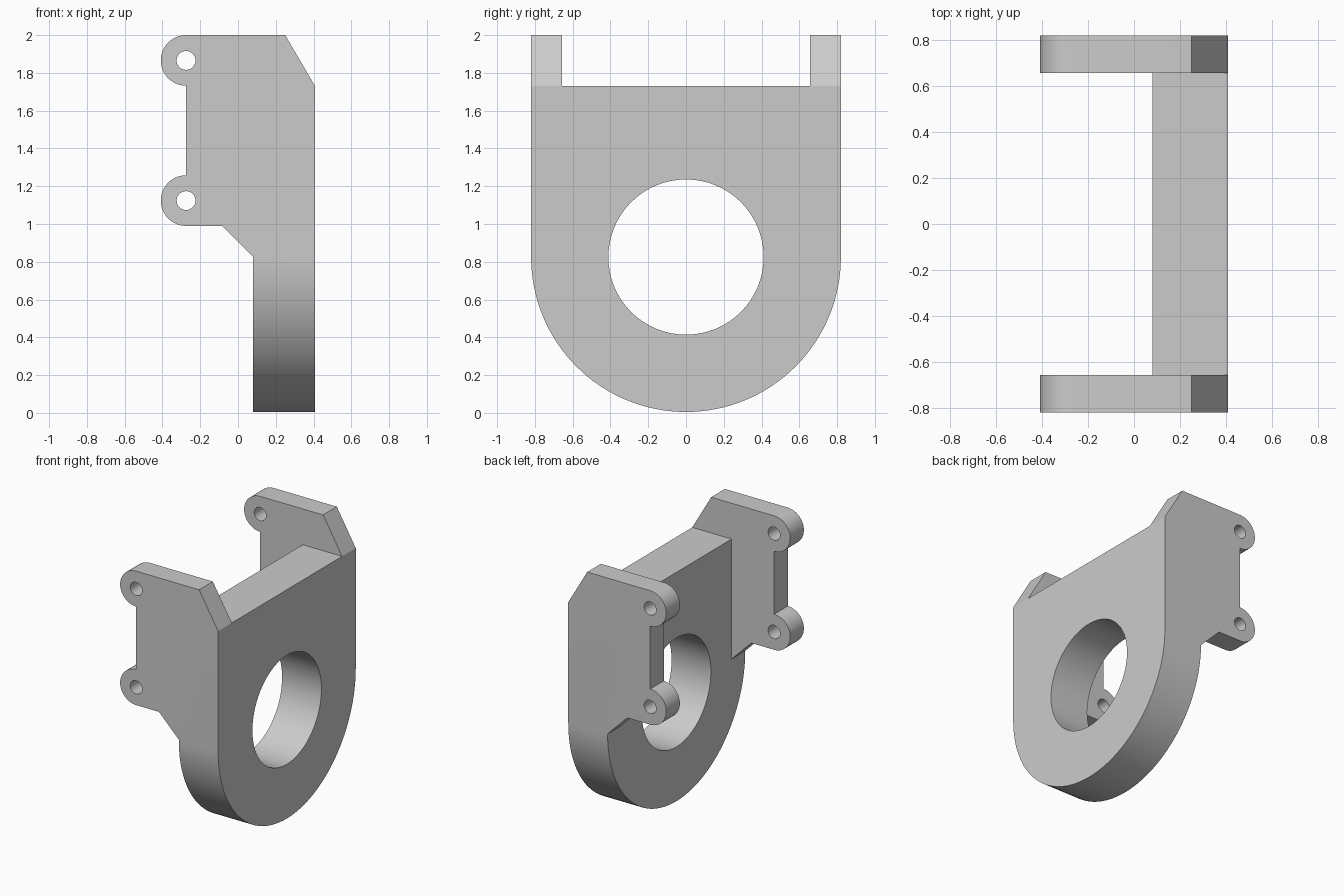
import bpy, bmesh
from math import sin, cos, radians

if "Cube" in bpy.data.objects:
    bpy.data.objects.remove(bpy.data.objects["Cube"])


def arc(cx, cz, r, a0, a1, n):
    return [(cx + r * cos(radians(a0 + (a1 - a0) * i / n)),
             cz + r * sin(radians(a0 + (a1 - a0) * i / n))) for i in range(n + 1)]


def prism(name, profile, axis, lo, hi):
    """Extrude a 2D profile (x,z along 'y', or y,z along 'x') from lo to hi."""
    def place(p, t):
        return (p[0], t, p[1]) if axis == 'y' else (t, p[0], p[1])
    bm = bmesh.new()
    face = bm.faces.new([bm.verts.new(place(p, lo)) for p in profile])
    ext = bmesh.ops.extrude_face_region(bm, geom=[face])
    move = (0, hi - lo, 0) if axis == 'y' else (hi - lo, 0, 0)
    bmesh.ops.translate(bm, vec=move,
                        verts=[v for v in ext['geom'] if isinstance(v, bmesh.types.BMVert)])
    bmesh.ops.recalc_face_normals(bm, faces=bm.faces)
    mesh = bpy.data.meshes.new(name)
    bm.to_mesh(mesh)
    bm.free()
    obj = bpy.data.objects.new(name, mesh)
    bpy.context.collection.objects.link(obj)
    return obj


def cut(target, tool, operation):
    mod = target.modifiers.new(tool.name, 'BOOLEAN')
    mod.operation, mod.solver, mod.object = operation, 'EXACT', tool
    bpy.context.view_layer.objects.active = target
    bpy.ops.object.modifier_apply(modifier=mod.name)
    bpy.data.objects.remove(tool)


X, BACK, TOP = 0.408, 0.08, 1.73       # plate front, plate back, plate top
R, CZ = 0.82, 0.825                    # rounded bottom
LUG_X, LUG_R, LUG_Z = -0.275, 0.134, (1.866, 1.124)

# Side silhouette with two rounded lugs
side = [(X, -0.2), (X, TOP), (0.25, 2.0)]
for z in LUG_Z:
    side += arc(LUG_X, z, LUG_R, 90, 270, 24)
side += [(-0.085, 0.99), (BACK, CZ), (BACK, -0.2)]
bracket = prism("hinge_bracket", side, 'y', -1, 1)

# Round-bottomed plate outline
outline = [(R, 2.5), (-R, 2.5)] + arc(0, CZ, R, 180, 360, 64)
cut(bracket, prism("plate_outline", outline, 'x', -1, 1), 'INTERSECT')

# Clear the space between the two side ears
gap = [(-1, 0.5), (0, 0.5), (BACK, CZ), (BACK, TOP), (1, TOP), (1, 3), (-1, 3)]
cut(bracket, prism("ear_gap", gap, 'y', -0.657, 0.657), 'DIFFERENCE')

# Large bore and lug pin holes
cut(bracket, prism("bore", arc(0, CZ, 0.411, 0, 354.375, 63), 'x', -1, 1), 'DIFFERENCE')
for z in LUG_Z:
    cut(bracket, prism("pin_hole", arc(LUG_X, z, 0.05, 0, 348.75, 31), 'y', -1, 1), 'DIFFERENCE')

bpy.ops.object.select_all(action='DESELECT')
bracket.select_set(True)
bpy.context.view_layer.objects.active = bracket
bpy.ops.object.shade_smooth_by_angle(angle=radians(25))
